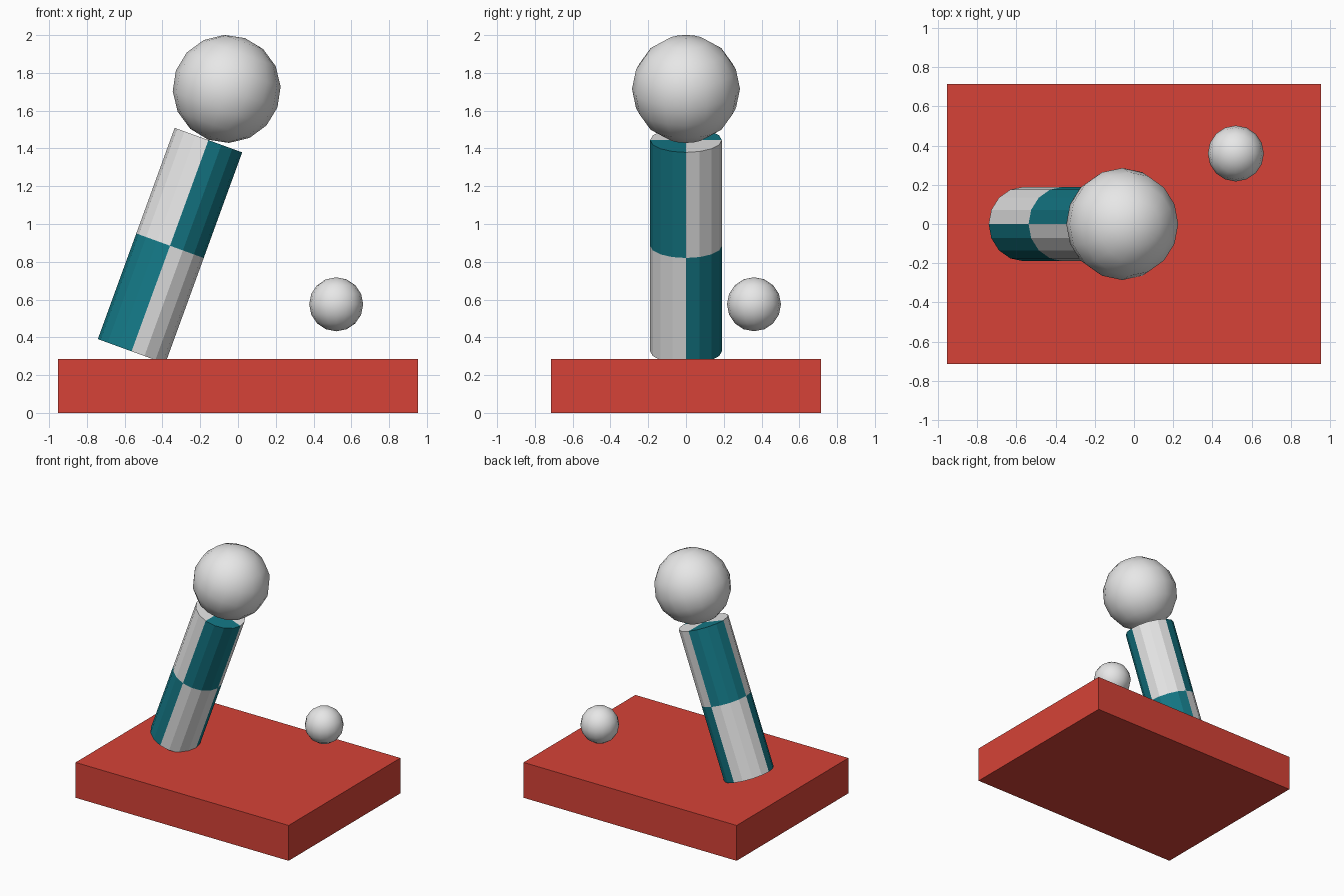
import bpy, bmesh, math
from mathutils import Matrix, Vector

if "Cube" in bpy.data.objects:
    bpy.data.objects.remove(bpy.data.objects["Cube"])

TILT = math.radians(20)


def material(name, rgb):
    m = bpy.data.materials.new(name)
    m.diffuse_color = (*rgb, 1)
    m.use_nodes = True
    m.node_tree.nodes["Principled BSDF"].inputs["Base Color"].default_value = m.diffuse_color
    return m


red = material("red", (0.67, 0.055, 0.038))
white = material("white", (0.80, 0.80, 0.80))
teal = material("teal", (0.007, 0.19, 0.24))


def add_object(name, bm, location, tilt, *mats):
    mesh = bpy.data.meshes.new(name)
    bm.to_mesh(mesh)
    bm.free()
    for m in mats:
        mesh.materials.append(m)
    ob = bpy.data.objects.new(name, mesh)
    ob.location = location
    ob.rotation_euler = (0, tilt, 0)
    bpy.context.collection.objects.link(ob)
    return ob


def ball(name, location, radius, tilt):
    bm = bmesh.new()
    bmesh.ops.create_uvsphere(bm, u_segments=16, v_segments=8, radius=radius)
    for f in bm.faces:
        f.smooth = True
    add_object(name, bm, location, tilt, white)


# Base slab
bm = bmesh.new()
bmesh.ops.create_cube(bm, size=1, matrix=Matrix.Diagonal((1.908, 1.43, 0.286, 1)))
add_object("base_slab", bm, (0, 0, 0.143), 0, red)

# Leaning column, cut into octants and coloured as a checker
bm = bmesh.new()
bmesh.ops.create_cone(bm, cap_ends=True, segments=16, radius1=0.19, radius2=0.19, depth=1.19)
for axis in ((1, 0, 0), (0, 1, 0), (0, 0, 1)):
    bmesh.ops.bisect_plane(bm, geom=bm.verts[:] + bm.edges[:] + bm.faces[:],
                           plane_co=(0, 0, 0), plane_no=Vector(axis), dist=1e-5)
for f in bm.faces:
    c = f.calc_center_median()
    f.material_index = 0 if c.x * c.y * c.z > 0 else 1
add_object("leaning_column", bm, (-0.36, 0, 0.885), TILT, white, teal)

# Balls
ball("large_ball", (-0.06, 0, 1.715), 0.286, TILT)
ball("small_ball", (0.52, 0.36, 0.575), 0.143, 0)
